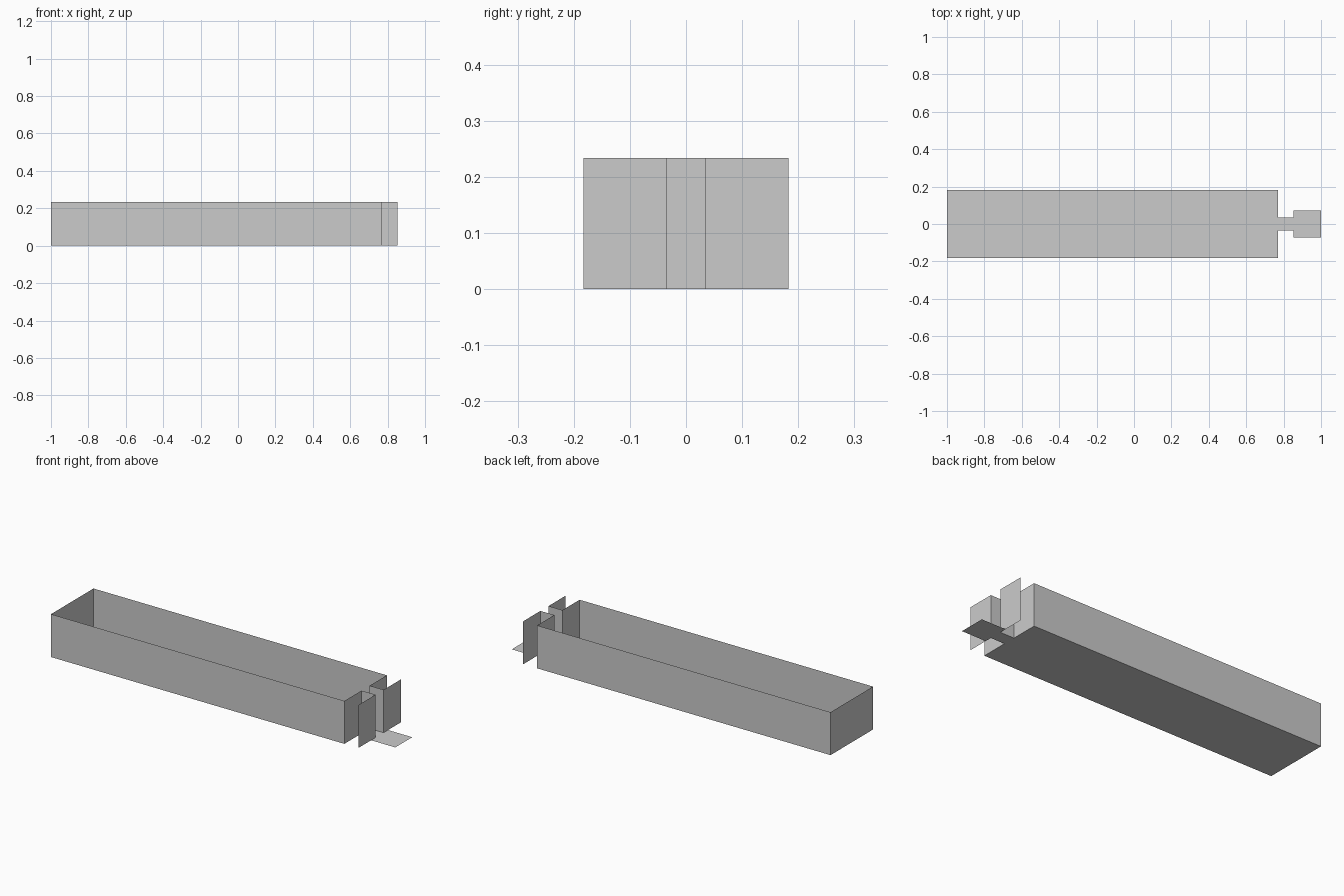
import bpy

if "Cube" in bpy.data.objects:
    bpy.data.objects.remove(bpy.data.objects["Cube"])

X0, X1, X2, X3 = -1.0, 0.77, 0.854, 1.0   # closed end, mouth, flange plane, tab end
W, N, T, H = 0.183, 0.035, 0.073, 0.234   # half widths of tray, neck, tab; wall height


def make_object(name, verts, faces):
    mesh = bpy.data.meshes.new(name)
    mesh.from_pydata(verts, [], faces)
    mesh.update()
    obj = bpy.data.objects.new(name, mesh)
    bpy.context.collection.objects.link(obj)
    return obj


def floor_plate(name, xa, xb, half):
    pts = [(xa, -half, 0), (xb, -half, 0), (xb, half, 0), (xa, half, 0)]
    return make_object(name, pts, [(0, 1, 2, 3)])


def sheet_wall(name, path):
    """Extrude a plan path upward into a thin upright sheet."""
    n = len(path)
    verts = [(x, y, z) for z in (0, H) for x, y in path]
    faces = [(i, i + 1, i + 1 + n, i + n) for i in range(n - 1)]
    return make_object(name, verts, faces)


# Flat bottom: tray, narrow neck and end tab
floor_plate("tray_floor", X0, X1, W)
floor_plate("neck_floor", X1, X2, N)
floor_plate("end_tab", X2, X3, T)

# Folded half wall: end, long side, mouth, neck side, outward flange; mirrored across y
walls = sheet_wall("tray_walls", [(X0, 0), (X0, -W), (X1, -W),
                                  (X1, -N), (X2, -N), (X2, -W)])
mirror = walls.modifiers.new("mirror", 'MIRROR')
mirror.use_axis = (False, True, False)
mirror.use_clip = True
